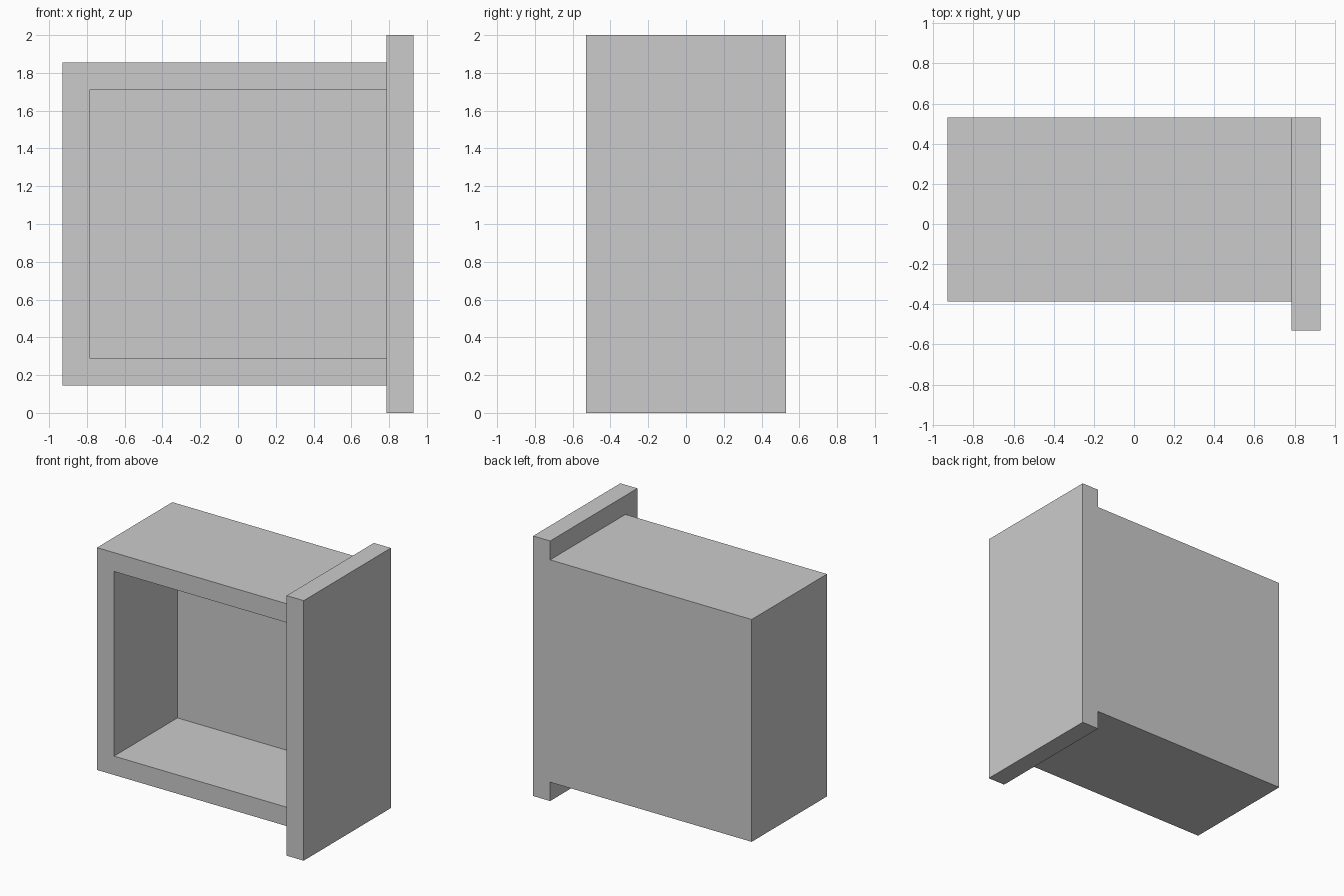
import bpy

if "Cube" in bpy.data.objects:
    bpy.data.objects.remove(bpy.data.objects["Cube"])


def box(name, lo, hi):
    """Axis-aligned box between two corners."""
    centre = [(a + b) / 2 for a, b in zip(lo, hi)]
    bpy.ops.mesh.primitive_cube_add(size=1, location=centre)
    ob = bpy.context.object
    ob.name = name
    ob.dimensions = [b - a for a, b in zip(lo, hi)]
    bpy.ops.object.transform_apply(location=True, rotation=True, scale=True)
    return ob


def combine(target, other, operation):
    """Apply a boolean and remove the helper."""
    mod = target.modifiers.new(operation.lower(), 'BOOLEAN')
    mod.operation, mod.object, mod.solver = operation, other, 'EXACT'
    bpy.context.view_layer.objects.active = target
    bpy.ops.object.modifier_apply(modifier=mod.name)
    bpy.data.objects.remove(other)


X, Y, T = 0.93, 0.53, 0.145   # half width, half depth, board thickness

# Drawer tray, open towards -y; its right end is buried in the face panel
drawer = box("drawer", (-X, -Y + T, T), (X - T / 2, Y, 2 - T))
cavity = box("cavity_cutter", (-X + T, -1, 2 * T), (X - T * 0.75, Y - T, 2 - 2 * T))
combine(drawer, cavity, 'DIFFERENCE')

# Face panel overhanging the tray above, below and in front
panel = box("face_panel", (X - T, -Y, 0), (X, Y, 2))
combine(drawer, panel, 'UNION')
